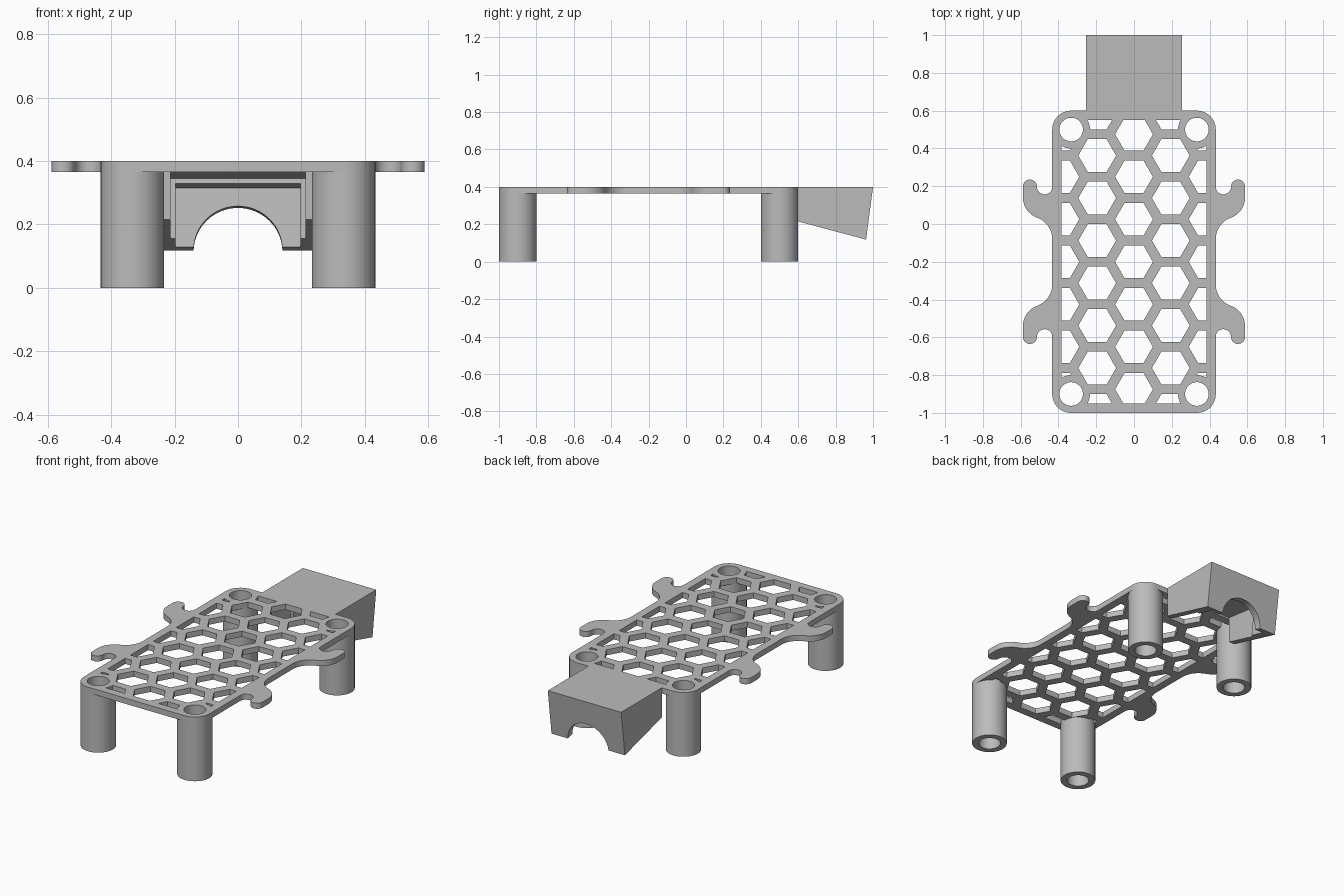
import bpy, bmesh
from math import sin, cos, radians, sqrt, pi
from mathutils import Vector, Matrix

cube = bpy.data.objects.get("Cube")
if cube:
    bpy.data.objects.remove(cube, do_unlink=True)

GREY = bpy.data.materials.new("light grey plastic")
GREY.use_nodes = True
TONE = (0.5, 0.5, 0.5, 1)
GREY.diffuse_color = TONE
GREY.node_tree.nodes["Principled BSDF"].inputs["Base Color"].default_value = TONE

HALF_W, BACK, FRONT = 0.433, 0.6, -1.0      # plate outline
MID_Y = (BACK + FRONT) / 2
TOP, UNDER = 0.40, 0.365                    # plate thickness
LEG_R, BORE_R, RIM = 0.1, 0.0625, 0.05
LEG_X = HALF_W - LEG_R
LEG_SPOTS = [(sx * LEG_X, y) for sx in (-1, 1) for y in (FRONT + LEG_R, BACK - LEG_R)]


def finish(bm, name):
    bmesh.ops.recalc_face_normals(bm, faces=bm.faces)
    mesh = bpy.data.meshes.new(name)
    bm.to_mesh(mesh)
    bm.free()
    mesh.materials.append(GREY)
    obj = bpy.data.objects.new(name, mesh)
    bpy.context.collection.objects.link(obj)
    return obj


def add_prism(bm, pts, lo, hi, along_x=False):
    """Extrude a 2D outline along z, or a (y, z) outline along x."""
    place = (lambda p, h: (h, *p)) if along_x else (lambda p, h: (*p, h))
    face = bm.faces.new([bm.verts.new(place(p, lo)) for p in pts])
    ext = bmesh.ops.extrude_face_region(bm, geom=[face])
    step = Vector(place((0, 0), hi - lo))
    bmesh.ops.translate(bm, vec=step, verts=[v for v in ext["geom"] if isinstance(v, bmesh.types.BMVert)])


def prism(name, outlines, lo, hi, along_x=False):
    bm = bmesh.new()
    for pts in outlines:
        add_prism(bm, pts, lo, hi, along_x)
    return finish(bm, name)


def arc(cx, cy, r, a, b, n=16):
    return [(cx + r * cos(radians(a + (b - a) * i / n)),
             cy + r * sin(radians(a + (b - a) * i / n))) for i in range(n + 1)]


def circle(cx, cy, r, n=64):
    return arc(cx, cy, r, 0, 360, n)[:-1]


def cut(target, cutter):
    mod = target.modifiers.new("cut", "BOOLEAN")
    mod.operation, mod.solver, mod.object = "DIFFERENCE", "EXACT", cutter
    bpy.context.view_layer.objects.active = target
    bpy.ops.object.modifier_apply(modifier=mod.name)
    bpy.data.objects.remove(cutter, do_unlink=True)


# Honeycomb cutter, trimmed to the rim and kept clear of the legs
PITCH, HEX_R = 0.225, 0.1
bm = bmesh.new()
for col in range(-2, 3):
    for row in range(-4, 5):
        y = MID_Y + (row + 0.5 * (col % 2)) * PITCH
        add_prism(bm, circle(col * PITCH * sqrt(3) / 2, y, HEX_R, 6), UNDER - 0.1, TOP + 0.1)
for point, normal in (((HALF_W - RIM, 0, 0), (1, 0, 0)), ((RIM - HALF_W, 0, 0), (-1, 0, 0)),
                      ((0, BACK - RIM, 0), (0, 1, 0)), ((0, FRONT + RIM, 0), (0, -1, 0))):
    res = bmesh.ops.bisect_plane(bm, geom=bm.verts[:] + bm.edges[:] + bm.faces[:],
                                 plane_co=point, plane_no=normal, clear_outer=True)
    rim_edges = [e for e in res["geom_cut"] if isinstance(e, bmesh.types.BMEdge)]
    bmesh.ops.holes_fill(bm, edges=rim_edges)
honeycomb = finish(bm, "honeycomb_cutter")
cut(honeycomb, prism("leg_guard", [circle(x, y, LEG_R) for x, y in LEG_SPOTS], 0, 1))

# Rounded plate with honeycomb openings and screw bores
outline = []
for sx, y, a in ((1, BACK - LEG_R, 0), (-1, BACK - LEG_R, 90),
                 (-1, FRONT + LEG_R, 180), (1, FRONT + LEG_R, 270)):
    outline += arc(sx * LEG_X, y, LEG_R, a, a + 90)
plate = prism("honeycomb_plate", [outline], UNDER, TOP)
cut(plate, honeycomb)
cut(plate, prism("bore_cutter", [circle(x, y, BORE_R) for x, y in LEG_SPOTS], 0, 1))
parts = [plate]

# Hollow legs
for x, y in LEG_SPOTS:
    name = ("front" if y < 0 else "back") + ("_left" if x > 0 else "_right") + "_leg"
    leg = prism(name, [circle(x, y, LEG_R)], 0, UNDER)
    cut(leg, prism("leg_bore", [circle(x, y, BORE_R)], -0.1, 1))
    parts.append(leg)

# Cable hooks: a fillet off the plate, an outer bend, a round tip and an inner bend
hook = (arc(0.553, -0.08, 0.12, 180, 110) + arc(0.473, 0.141, 0.115, -70, 0)
        + arc(0.551, 0.198, 0.037, 0, 180) + arc(0.473, 0.198, 0.041, 0, -168))
hook.append((HALF_W, 0.2))
for sx, side in ((1, "left"), (-1, "right")):
    for flip, end in ((False, "back"), (True, "front")):
        pts = [(sx * x, 2 * MID_Y - y if flip else y) for x, y in hook]
        parts.append(prism(f"{end}_{side}_hook", [pts], UNDER, TOP))

# Tapered connector shroud with a stepped pocket and an arched opening in its back wall
shroud = prism("connector_shroud", [[(0.6, 0.215), (0.963, 0.118), (1.0, TOP), (0.6, TOP)]],
               -0.253, 0.253, True)
cut(shroud, prism("wide_pocket", [[(0.5, 0.39), (0.845, 0.345), (0.8, 0), (0.5, 0)]],
                  -0.213, 0.213, True))
cut(shroud, prism("narrow_pocket", [[(0.8, 0.334), (0.945, 0.315), (0.903, 0), (0.75, 0)]],
                  -0.197, 0.197, True))
arch = prism("arch_cutter", [circle(0, 0, 0.14)], -0.1, 0.1)
arch.data.transform(Matrix.Translation((0, 0.95, 0.115)) @ Matrix.Rotation(pi / 2 - 0.13, 4, "X"))
cut(shroud, arch)
parts.append(shroud)

# Smooth the round walls and keep the edges crisp
bpy.ops.object.select_all(action="DESELECT")
for obj in parts:
    obj.select_set(True)
bpy.context.view_layer.objects.active = plate
bpy.ops.object.shade_smooth_by_angle(angle=radians(30))
